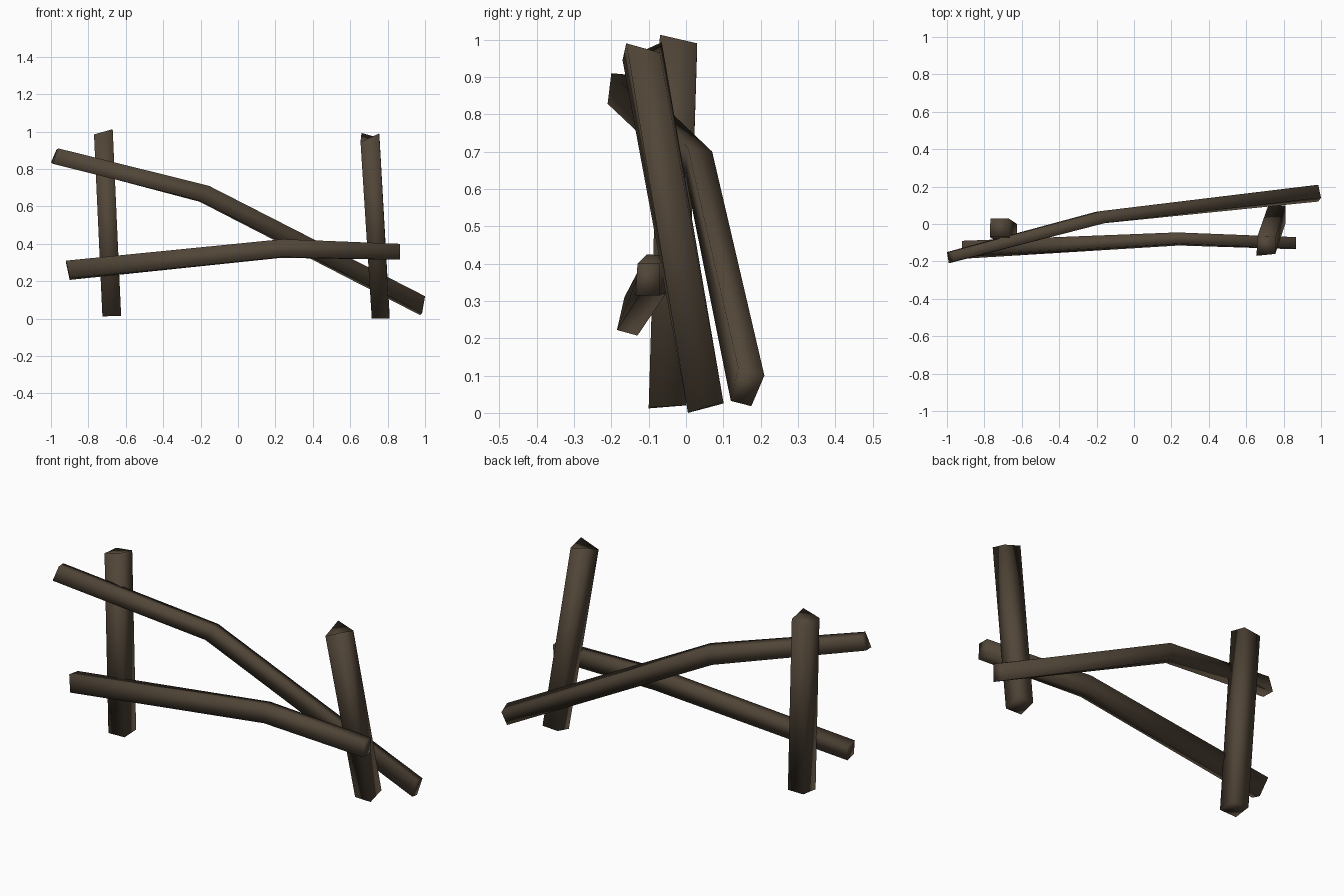
import bpy, bmesh

wood = bpy.data.materials.new("dark weathered wood")
wood.diffuse_color = (0.082, 0.060, 0.039, 1)


def beam(name, sections):
    """Loft a rough four-sided timber through hand-placed cross-sections."""
    bm = bmesh.new()
    rings = [[bm.verts.new(p) for p in s] for s in sections]
    for a, b in zip(rings, rings[1:]):
        for i in range(4):
            j = (i + 1) % 4
            bm.faces.new((a[i], a[j], b[j], b[i]))
    bm.faces.new(rings[0][::-1])
    bm.faces.new(rings[-1])
    bmesh.ops.recalc_face_normals(bm, faces=bm.faces)
    for f in bm.faces:
        f.smooth = True
    me = bpy.data.meshes.new(name)
    bm.to_mesh(me)
    bm.free()
    me.materials.append(wood)
    ob = bpy.data.objects.new(name, me)
    bpy.context.collection.objects.link(ob)


# Posts: corners run front left, front right, back right, back left
beam("left_post", [
    [(-.725, -.10, .012), (-.625, -.10, .015), (-.625, 0, .02), (-.72, 0, .02)],
    [(-.77, -.07, .985), (-.67, -.07, 1.013), (-.67, .03, .99), (-.768, .03, .978)]])
beam("right_post", [
    [(.715, .005, .002), (.81, .005, 0), (.81, .10, .03), (.718, .10, .025)],
    [(.655, -.17, .945), (.755, -.16, .99), (.757, -.07, .965), (.66, -.065, .993)]])

# Rails: corners run front top, back top, back bottom, front bottom
beam("upper_rail", [
    [(-.96, -.20, .91), (-.97, -.145, .905), (-1.0, -.15, .835), (-.99, -.21, .828)],
    [(-.155, .005, .71), (-.17, .07, .70), (-.205, .065, .625), (-.20, 0, .63)],
    [(1.0, .14, .12), (.985, .21, .10), (.975, .175, .018), (.985, .12, .032)]])
beam("lower_rail", [
    [(-.92, -.165, .31), (-.92, -.09, .30), (-.90, -.13, .207), (-.90, -.185, .222)],
    [(.24, -.105, .425), (.23, -.045, .42), (.23, -.05, .325), (.24, -.115, .33)],
    [(.865, -.13, .40), (.865, -.07, .40), (.86, -.07, .315), (.865, -.135, .315)]])
